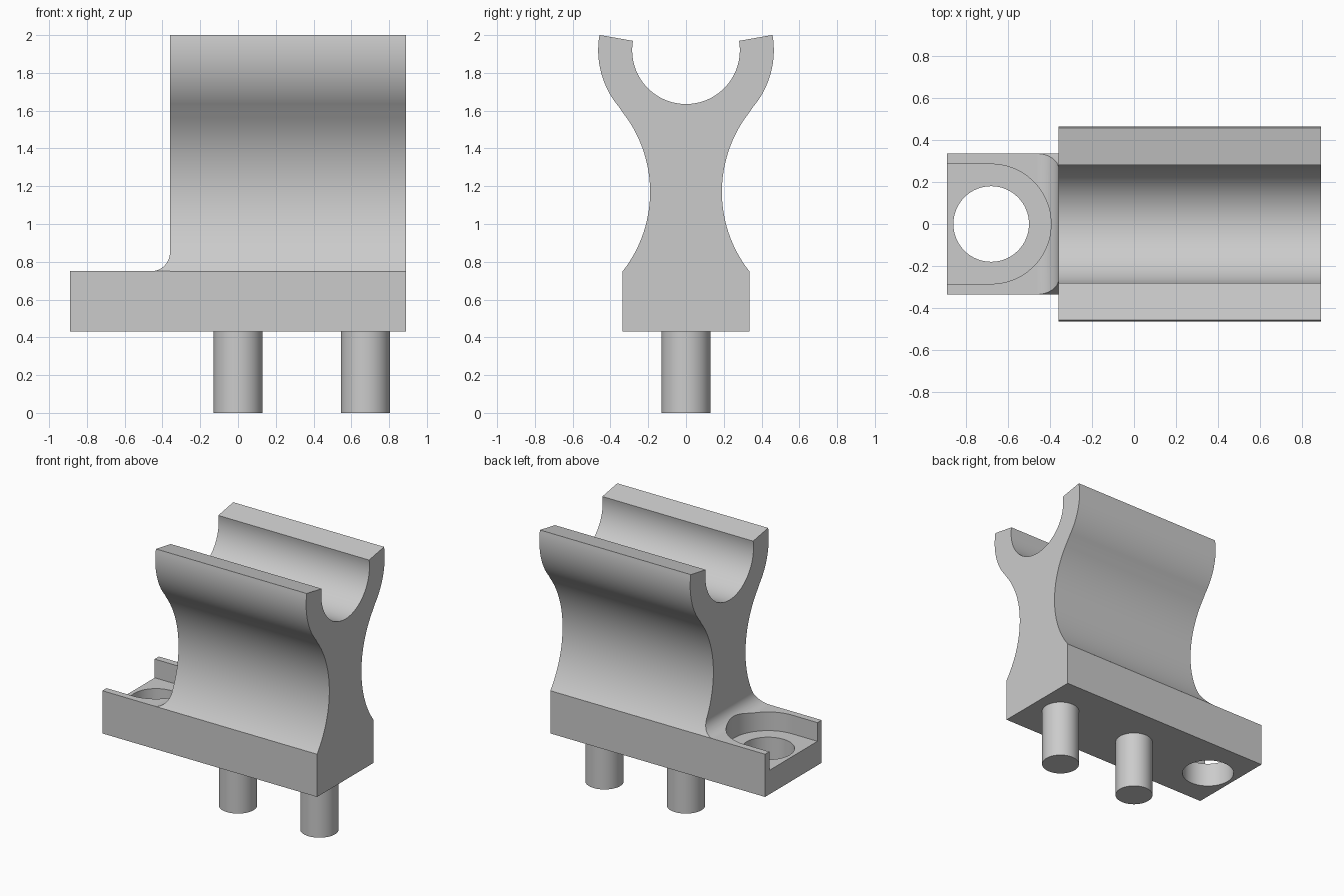
import bpy, bmesh
from math import radians, cos, sin, sqrt

if "Cube" in bpy.data.objects:
    bpy.data.objects.remove(bpy.data.objects["Cube"])

grey = bpy.data.materials.new("plain grey")
grey.use_nodes = True
colour = (0.6, 0.6, 0.6, 1)
grey.diffuse_color = colour
grey.node_tree.nodes["Principled BSDF"].inputs["Base Color"].default_value = colour

LEFT, RIGHT, FACE = -0.89, 0.89, -0.36
HALF, BOTTOM, TOP = 0.335, 0.43, 0.75
HOLE_X, POCKET_R, FLOOR = -0.68, 0.285, 0.61
WAIST_Y, WAIST_Z, WAIST_R = 0.871, 1.17, 0.681
HEAD_Z = 1.92


def arc(cx, cy, r, a0, a1, n):
    """Points along an arc, angles in degrees."""
    angles = [radians(a0 + (a1 - a0) * i / n) for i in range(n + 1)]
    return [(cx + r * cos(a), cy + r * sin(a)) for a in angles]


def extrude(name, points, offset):
    """Extrude a closed outline of 3D points along offset."""
    bm = bmesh.new()
    face = bm.faces.new([bm.verts.new(p) for p in points])
    result = bmesh.ops.extrude_face_region(bm, geom=[face])
    verts = [v for v in result["geom"] if isinstance(v, bmesh.types.BMVert)]
    bmesh.ops.translate(bm, verts=verts, vec=offset)
    return finish(name, bm)


def finish(name, bm):
    bmesh.ops.recalc_face_normals(bm, faces=bm.faces)
    mesh = bpy.data.meshes.new(name)
    bm.to_mesh(mesh)
    bm.free()
    mesh.materials.append(grey)
    obj = bpy.data.objects.new(name, mesh)
    bpy.context.collection.objects.link(obj)
    return obj


def cylinder(name, x, r, z0, z1):
    outline = [(px, py, z0) for px, py in arc(x, 0, r, 0, 360, 64)[:-1]]
    return extrude(name, outline, (0, 0, z1 - z0))


def cut(obj, cutter):
    mod = obj.modifiers.new(cutter.name, 'BOOLEAN')
    mod.operation, mod.solver, mod.object = 'DIFFERENCE', 'EXACT', cutter
    cutter.hide_render = True
    cutter.hide_set(True)


def half_width(z):
    return WAIST_Y - sqrt(WAIST_R ** 2 - (z - WAIST_Z) ** 2)


# Base block
corners = [(LEFT, -HALF), (RIGHT, -HALF), (RIGHT, HALF), (LEFT, HALF)]
base = extrude("base", [(x, y, BOTTOM) for x, y in corners], (0, 0, TOP - BOTTOM))

# Upright: cradle arc, radial tips, outer arc and concave waist, mirrored in y
side = arc(0, HEAD_Z, POCKET_R, -90, 10, 28)
side += arc(0, HEAD_Z, 0.465, 10, -40.7, 16)
side += arc(WAIST_Y, WAIST_Z, WAIST_R, 139.3, 218.1, 28)[1:]
profile = side + [(-y, z) for y, z in reversed(side[1:])]
upright = extrude("upright", [(FACE, y, z) for y, z in profile], (RIGHT - FACE, 0, 0))

# Fillet between base and upright, following the waist sides
R = 0.1
bm = bmesh.new()
rows = []
for x, z in arc(FACE - R, TOP + R, R, -90, 0, 12):
    w = half_width(z)
    rows.append([bm.verts.new(p) for p in
                 ((x, -w, z), (x, w, z), (FACE, w, z), (FACE, -w, z))])
for a, b in zip(rows, rows[1:]):
    for i in range(4):
        j = (i + 1) % 4
        bm.faces.new((a[i], a[j], b[j], b[i]))
bm.faces.new(rows[0])
bmesh.ops.remove_doubles(bm, verts=bm.verts, dist=0.0001)
fillet = finish("fillet", bm)

# Screw pocket, open at the end, with a through hole
slot = [(LEFT - 0.1, -POCKET_R)] + arc(HOLE_X, 0, POCKET_R, -90, 90, 48)
slot.append((LEFT - 0.1, POCKET_R))
pocket = extrude("pocket_cutter", [(x, y, FLOOR) for x, y in slot], (0, 0, 0.5))
hole = cylinder("hole_cutter", HOLE_X, 0.18, 0.3, 1)
cut(base, pocket)
cut(base, hole)
cut(fillet, pocket)

# Locating pegs
pegs = [cylinder(n, x, 0.13, 0, BOTTOM)
        for n, x in (("middle_peg", 0), ("end_peg", 0.675))]

# Apply cuts, drop the cutters and smooth the curved surfaces
deps = bpy.context.evaluated_depsgraph_get()
for obj in (base, fillet):
    mesh = bpy.data.meshes.new_from_object(obj.evaluated_get(deps))
    obj.modifiers.clear()
    obj.data = mesh
for obj in (pocket, hole):
    bpy.data.objects.remove(obj)
bpy.ops.object.select_all(action='DESELECT')
for obj in [base, upright, fillet] + pegs:
    obj.select_set(True)
    bpy.context.view_layer.objects.active = obj
bpy.ops.object.shade_smooth_by_angle(angle=radians(30))
